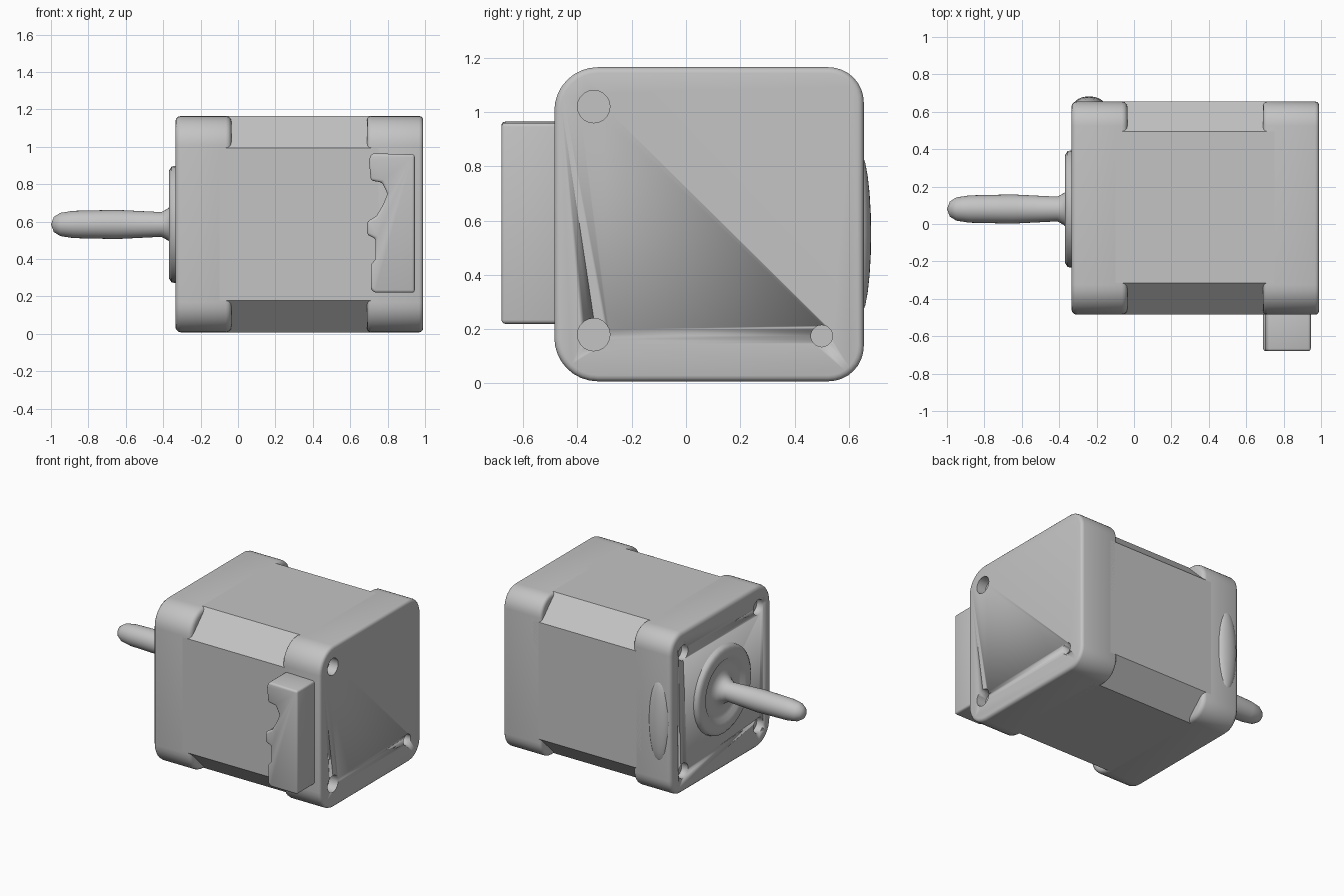
import bpy, bmesh, math
from mathutils import Vector, Matrix

if "Cube" in bpy.data.objects:
    bpy.data.objects.remove(bpy.data.objects["Cube"])

metal = bpy.data.materials.new("light grey metal")
metal.use_nodes = True
metal.diffuse_color = (0.55, 0.55, 0.55, 1)
metal.node_tree.nodes["Principled BSDF"].inputs["Base Color"].default_value = metal.diffuse_color

Y0, Y1, Z0, Z1 = -0.485, 0.655, 0.008, 1.165   # housing sides
AXIS_Y, AXIS_Z = 0.08, 0.585                   # shaft centre


def finish(name, bm, bevel=0.0, angle=35):
    bmesh.ops.recalc_face_normals(bm, faces=bm.faces)
    mesh = bpy.data.meshes.new(name)
    bm.to_mesh(mesh)
    bm.free()
    mesh.materials.append(metal)
    ob = bpy.data.objects.new(name, mesh)
    bpy.context.collection.objects.link(ob)
    bpy.ops.object.select_all(action='DESELECT')
    bpy.context.view_layer.objects.active = ob
    ob.select_set(True)
    if bevel:
        mod = ob.modifiers.new("soft edges", 'BEVEL')
        mod.width, mod.segments = bevel, 3
        mod.limit_method, mod.angle_limit = 'ANGLE', math.radians(40)
        bpy.ops.object.modifier_apply(modifier=mod.name)
    bpy.ops.object.shade_smooth_by_angle(angle=math.radians(angle))
    return ob


def prism(name, points, offset, bevel=0.0):
    bm = bmesh.new()
    face = bm.faces.new([bm.verts.new(p) for p in points])
    ext = bmesh.ops.extrude_face_region(bm, geom=[face])
    moved = [v for v in ext["geom"] if isinstance(v, bmesh.types.BMVert)]
    bmesh.ops.translate(bm, verts=moved, vec=Vector(offset))
    return finish(name, bm, bevel)


def outline(x, r_front, r_back, steps):
    """Housing section; one step gives a chamfer, more give a round corner."""
    pts = []
    corners = ((Y1, Z1, -1, -1, 0), (Y0, Z1, 1, -1, 1), (Y0, Z0, 1, 1, 2), (Y1, Z0, -1, 1, 3))
    for y, z, sy, sz, quarter in corners:
        r = r_front if y == Y0 else r_back
        for i in range(steps + 1):
            a = math.pi / 2 * (quarter + i / steps)
            pts.append((x, y + sy * r + r * math.cos(a), z + sz * r + r * math.sin(a)))
    return pts


def drill(ob, x, y, z, r, depth):
    bm = bmesh.new()
    bmesh.ops.create_cone(bm, cap_ends=True, segments=20, radius1=r, radius2=r, depth=2 * depth,
                          matrix=Matrix.Translation((x, y, z)) @ Matrix.Rotation(math.pi / 2, 4, 'Y'))
    cutter = finish("hole_cutter", bm)
    cutter.hide_render = True
    bpy.context.view_layer.objects.active = ob
    mod = ob.modifiers.new("hole", 'BOOLEAN')
    mod.operation, mod.solver, mod.object = 'DIFFERENCE', 'EXACT', cutter
    bpy.ops.object.modifier_apply(modifier=mod.name)
    bpy.data.objects.remove(cutter)


# Chamfered middle stack between two rounded end covers
prism("housing_core", outline(-0.10, 0.17, 0.16, 1), (0.85, 0, 0))
front_cover = prism("shaft_end_cover", outline(-0.335, 0.16, 0.13, 8), (0.30, 0, 0), 0.03)
rear_cover = prism("rear_end_cover", outline(0.69, 0.16, 0.13, 8), (0.30, 0, 0), 0.022)

# Screw holes
for y, z, r in ((-0.34, 1.02, 0.06), (-0.34, 0.18, 0.06), (0.50, 0.175, 0.04)):
    drill(rear_cover, 0.99, y, z, r, 0.07)
for y in (-0.34, 0.51):
    for z in (0.165, 1.01):
        drill(front_cover, -0.335, y, z, 0.055, 0.05)

# Pilot ring, bearing recess, hub and shaft turned about the motor axis
profile = ((-0.30, 0.32), (-0.355, 0.31), (-0.368, 0.29), (-0.366, 0.22), (-0.348, 0.20),
           (-0.348, 0.11), (-0.375, 0.085), (-0.41, 0.066), (-0.65, 0.078), (-0.88, 0.073),
           (-0.95, 0.062), (-0.985, 0.04), (-1.0, 0.0))
bm = bmesh.new()
verts = [bm.verts.new((x, AXIS_Y, AXIS_Z + r)) for x, r in profile]
edges = [bm.edges.new(pair) for pair in zip(verts, verts[1:])]
bmesh.ops.spin(bm, geom=verts + edges, cent=(0, AXIS_Y, AXIS_Z), axis=(1, 0, 0),
               angle=2 * math.pi, steps=32)
bmesh.ops.remove_doubles(bm, verts=bm.verts, dist=0.0005)
finish("shaft_and_pilot", bm, angle=50)

# Shallow swelling on the back of the shaft end cover
bm = bmesh.new()
bmesh.ops.create_uvsphere(bm, u_segments=24, v_segments=12, radius=1,
                          matrix=Matrix.Translation((-0.24, 0.64, 0.55)) @ Matrix.Diagonal((0.08, 0.042, 0.3, 1)))
finish("cover_swelling", bm)

# Plug socket with a notched opening on the shaft side
socket = ((0.945, 0.22), (0.945, 0.96), (0.715, 0.965), (0.70, 0.93), (0.71, 0.82), (0.77, 0.81),
          (0.80, 0.75), (0.775, 0.69), (0.74, 0.63), (0.69, 0.60), (0.69, 0.53), (0.735, 0.51),
          (0.735, 0.40), (0.71, 0.37), (0.71, 0.24), (0.73, 0.22))
prism("plug_socket", [(x, -0.68, z) for x, z in socket], (0, 0.24, 0), 0.018)
